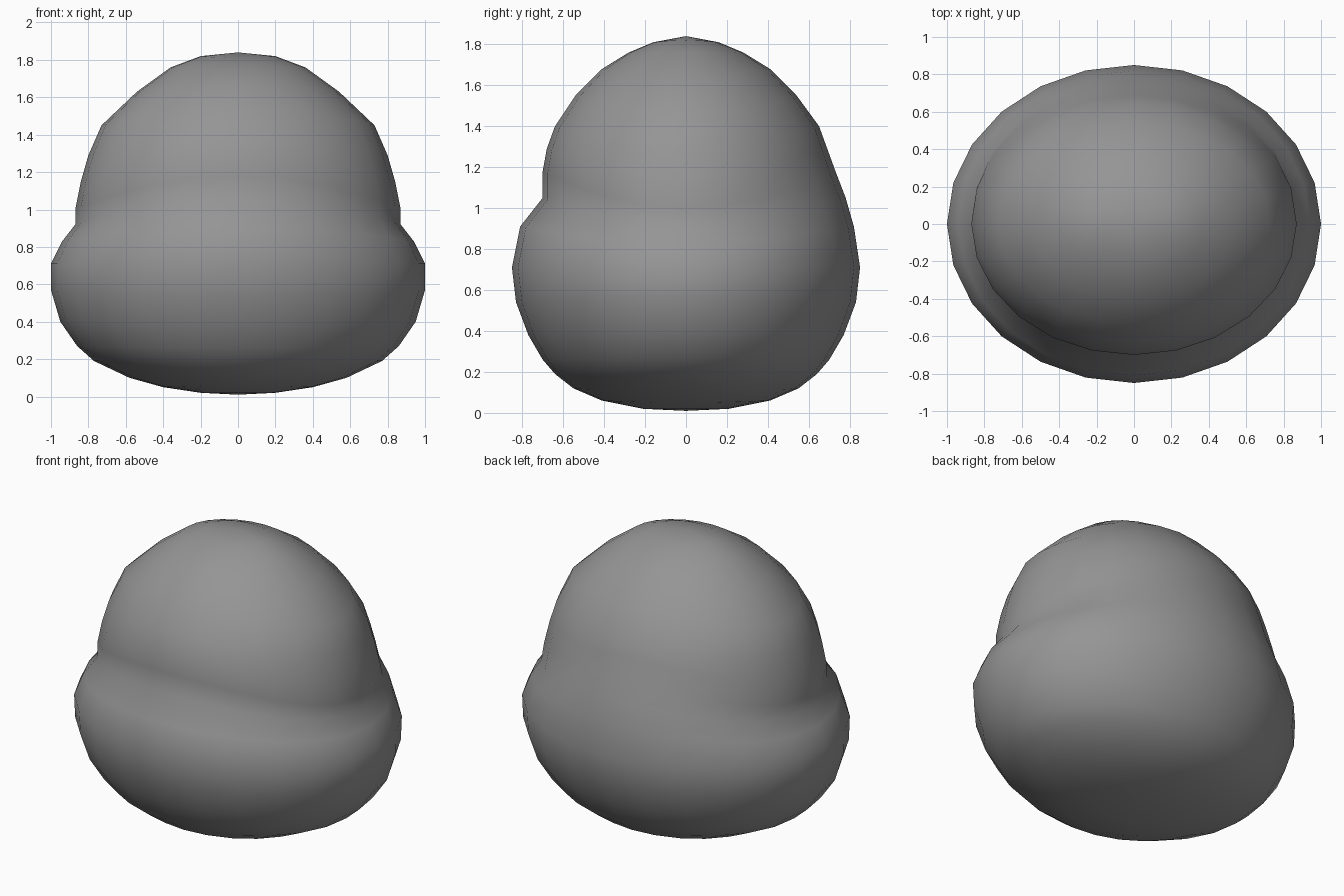
import bpy
import bmesh
import math

default_cube = bpy.data.objects.get("Cube")
if default_cube:
    bpy.data.objects.remove(default_cube, do_unlink=True)

# One grey material for the whole form
grey = bpy.data.materials.new("mid_grey")
grey.use_nodes = True
colour = (0.3, 0.3, 0.3, 1)
grey.diffuse_color = colour
grey.node_tree.nodes["Principled BSDF"].inputs["Base Color"].default_value = colour

# Rings from bottom to top:
# side half width, side height, front depth, back depth, front and back height
RINGS = [
    (.2, .02, .21, .21, .02),
    (.4, .05, .41, .41, .06),
    (.58, .1, .55, .55, .12),
    (.77, .19, .64, .64, .19),
    (.86, .27, .7, .7, .26),
    (.95, .4, .77, .77, .38),
    (1, .57, .83, .83, .54),
    (1, .71, .85, .85, .71),
    (.94, .83, .81, .82, .91),
    (.87, .92, .7, .78, 1.05),
    (.87, 1, .7, .73, 1.18),
    (.84, 1.15, .68, .69, 1.29),
    (.8, 1.29, .64, .65, 1.4),
    (.73, 1.45, .54, .54, 1.55),
    (.54, 1.63, .41, .41, 1.68),
    (.36, 1.76, .28, .28, 1.76),
    (.2, 1.82, .16, .16, 1.81),
]
BOTTOM, TOP = .01, 1.84
SEGMENTS = 24


def ring_point(ring, segment):
    """Point on a ring that tilts between its side and front heights."""
    width, side_height, front, back, front_height = ring
    angle = math.tau * segment / SEGMENTS
    across, along = math.cos(angle), math.sin(angle)
    depth = back if along > 0 else front
    blend = along * along
    height = side_height + (front_height - side_height) * blend
    return width * across, depth * along, height


def build_head():
    bm = bmesh.new()
    loops = [[bm.verts.new(ring_point(ring, s)) for s in range(SEGMENTS)]
             for ring in RINGS]
    bottom = bm.verts.new((0, 0, BOTTOM))
    top = bm.verts.new((0, 0, TOP))

    # Walls between neighbouring rings, then the two rounded ends
    for s in range(SEGMENTS):
        n = (s + 1) % SEGMENTS
        for lower, upper in zip(loops, loops[1:]):
            bm.faces.new((lower[s], lower[n], upper[n], upper[s]))
        bm.faces.new((bottom, loops[0][n], loops[0][s]))
        bm.faces.new((top, loops[-1][s], loops[-1][n]))

    bmesh.ops.recalc_face_normals(bm, faces=bm.faces)
    for face in bm.faces:
        face.smooth = True
    mesh = bpy.data.meshes.new("head")
    bm.to_mesh(mesh)
    bm.free()
    mesh.materials.append(grey)
    head = bpy.data.objects.new("head", mesh)
    bpy.context.collection.objects.link(head)


build_head()
